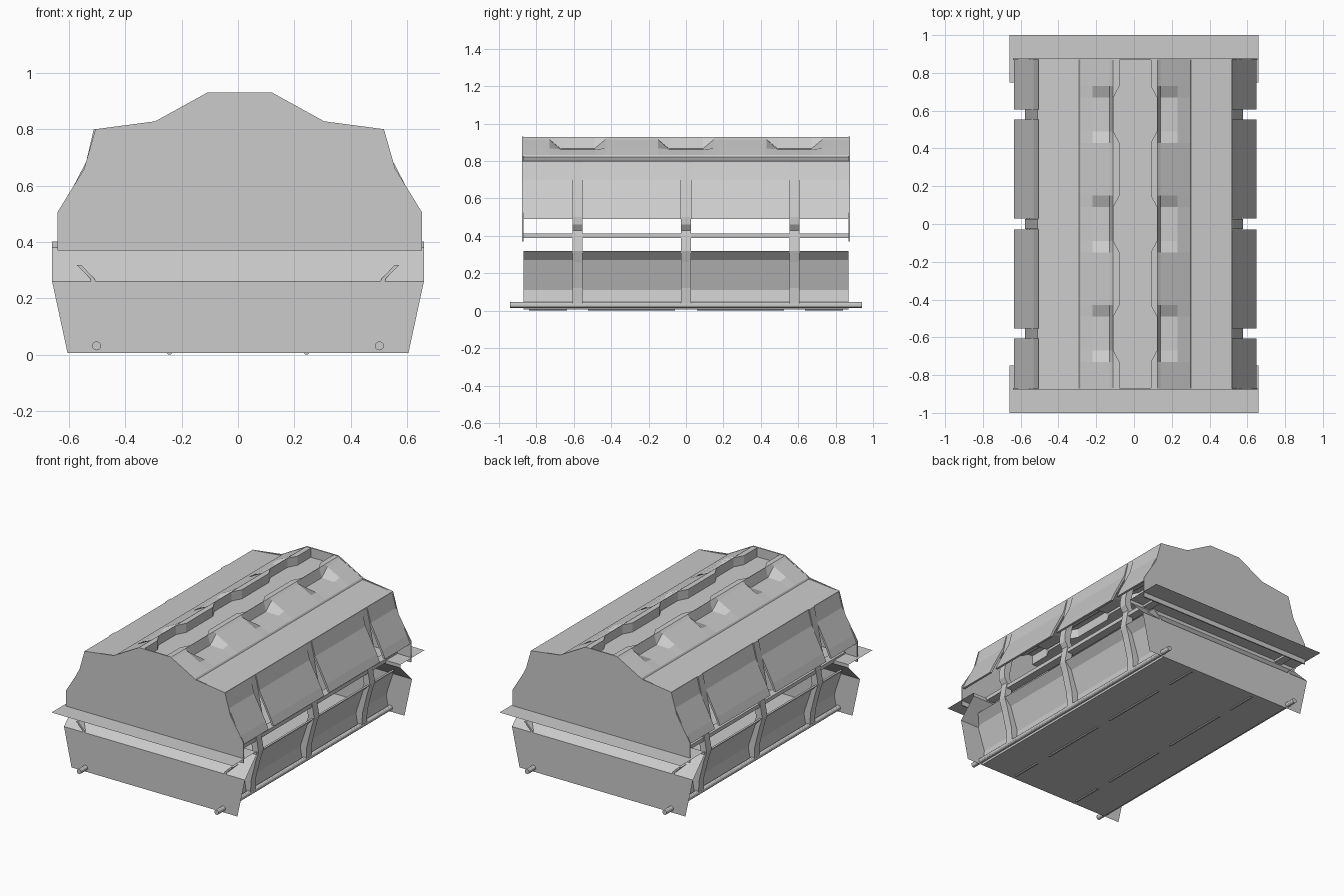
import bpy, bmesh, math

if "Cube" in bpy.data.objects:
    bpy.data.objects.remove(bpy.data.objects["Cube"])

grey = bpy.data.materials.new("light_grey")
grey.diffuse_color = (0.6, 0.6, 0.6, 1)
grey.use_nodes = True
grey.node_tree.nodes["Principled BSDF"].inputs["Base Color"].default_value = grey.diffuse_color
SHIFT = 0.006  # upper half sits slightly to the right


def finish(name, bm, mirror=False, x=0.0, recalc=True):
    if recalc:
        bmesh.ops.recalc_face_normals(bm, faces=bm.faces)
    me = bpy.data.meshes.new(name)
    bm.to_mesh(me)
    bm.free()
    me.materials.append(grey)
    ob = bpy.data.objects.new(name, me)
    bpy.context.collection.objects.link(ob)
    ob.location.x = x
    if mirror:
        m = ob.modifiers.new("mirror", 'MIRROR')
        m.use_axis = (True, False, False)
    return ob


def prism(bm, profile, y0, y1):
    """Extrude a closed x,z profile along y."""
    a = [bm.verts.new((x, y0, z)) for x, z in profile]
    b = [bm.verts.new((x, y1, z)) for x, z in profile]
    n = len(a)
    bm.faces.new(a)
    bm.faces.new(b[::-1])
    for i in range(n):
        j = (i + 1) % n
        bm.faces.new((a[i], b[i], b[j], a[j]))


def strip(path, t):
    """Closed profile of a bent plate, t thick inwards."""
    return path + [(x - t, z) for x, z in reversed(path)]


def rect(x0, x1, z0, z1):
    return [(x0, z0), (x1, z0), (x1, z1), (x0, z1)]


RIBS = (-0.58, 0.0, 0.58)
BAYS = ((-0.87, -0.607), (-0.553, -0.028), (0.028, 0.553), (0.607, 0.87))

# Upper end plates
half = [(0.647, 0.37), (0.647, 0.505), (0.552, 0.66), (0.512, 0.80), (0.30, 0.828), (0.115, 0.93)]
bm = bmesh.new()
outline = half + [(-x, z) for x, z in reversed(half)]
for s in (-1, 1):
    prism(bm, outline, s * 0.868, s * 0.876)
finish("upper_end_plates", bm, x=SHIFT)

# Roof: stations along y, with a wavy central channel and outer pockets
bm = bmesh.new()
stations = [(-0.87, 0)]
for c in RIBS:
    stations += [(c - 0.15, 0), (c - 0.09, 1), (c + 0.09, 1), (c + 0.15, 0)]
stations.append((0.87, 0))
rows = []
for y, k in stations:
    w = 0.083 + 0.032 * k
    p, b = (0.866, 0.862) if k else (0.916, 0.868)
    prof = [(0, 0.868), (w, 0.868), (w, 0.928), (0.118, 0.928), (0.135, p), (0.225, b),
            (0.29, 0.832), (0.296, 0.822), (0.512, 0.800), (0.512, 0.79)]
    rows.append([bm.verts.new((x, y, z)) for x, z in prof])
for r, q in zip(rows, rows[1:]):
    for i in range(len(r) - 1):
        bm.faces.new((r[i], r[i + 1], q[i + 1], q[i]))
bmesh.ops.recalc_face_normals(bm, faces=bm.faces)
bm.normal_update()
if sum(f.normal.z * f.calc_area() for f in bm.faces) < 0:
    bmesh.ops.reverse_faces(bm, faces=bm.faces)
finish("roof", bm, True, SHIFT, recalc=False)

# Upper side panels, one per bay
bm = bmesh.new()
for y0, y1 in BAYS:
    prism(bm, strip([(0.510, 0.80), (0.537, 0.70), (0.620, 0.54), (0.642, 0.49)], 0.015), y0, y1)
finish("upper_side_panels", bm, True, SHIFT)

# Lower side walls: sill, tilted panel, outward rim, inset behind the ribs
bm = bmesh.new()
prism(bm, strip([(0.49, 0.008), (0.472, 0.11), (0.525, 0.27), (0.572, 0.318)], 0.015), -0.87, 0.87)
finish("lower_side_walls", bm, True)

# Ribs joining both halves
bm = bmesh.new()
for c in RIBS:
    prism(bm, strip([(0.512, 0.80), (0.54, 0.68), (0.577, 0.50), (0.575, 0.46), (0.555, 0.43),
                     (0.575, 0.32), (0.555, 0.26), (0.52, 0.12), (0.515, 0.03)], 0.045),
          c - 0.026, c + 0.026)
finish("ribs", bm, True)

# Long side bar in the opening
bm = bmesh.new()
prism(bm, rect(0.50, 0.555, 0.388, 0.413), -0.87, 0.87)
finish("side_bars", bm, True)

# Lower end sheets: wall, inward slope, short lip, outward flange
bm = bmesh.new()
for s in (-1, 1):
    path = [(0.605, 0.87, 0.005), (0.66, 0.87, 0.26), (0.66, 0.75, 0.38), (0.66, 0.75, 0.402), (0.66, 1.0, 0.402)]
    pts = [[bm.verts.new((e * x, s * y, z)) for e in (-1, 1)] for x, y, z in path]
    for i, (a, b) in enumerate(zip(pts, pts[1:])):
        f = bm.faces.new((a[0], a[1], b[1], b[0]))
        f.normal_update()
        # wall, slope and lip face outwards, flange faces up
        if (f.normal.z < 0) if i == 3 else (f.normal.y * s < 0):
            f.normal_flip()
finish("lower_end_sheets", bm, recalc=False)

# Floor
bm = bmesh.new()
prism(bm, rect(-0.49, 0.49, 0.006, 0.014), -0.87, 0.87)
finish("floor", bm)

# Dashed rounded rails under the floor
bm = bmesh.new()
ring = [(0.243 + 0.013 * math.cos(a), 0.013 + 0.013 * math.sin(a))
        for a in (math.radians(22.5 + 45 * i) for i in range(8))]
for y0, y1 in BAYS:
    prism(bm, ring, y0 + 0.03, y1 - 0.03)
finish("floor_rails", bm, True)

# Rods running the full length
for e, side in ((-1, "left"), (1, "right")):
    bpy.ops.mesh.primitive_cylinder_add(vertices=12, radius=0.016, depth=1.88,
                                        location=(e * 0.502, 0, 0.031), rotation=(math.pi / 2, 0, 0))
    rod = bpy.context.object
    rod.name = side + "_rod"
    rod.data.materials.append(grey)
    bpy.ops.object.shade_smooth_by_angle()
